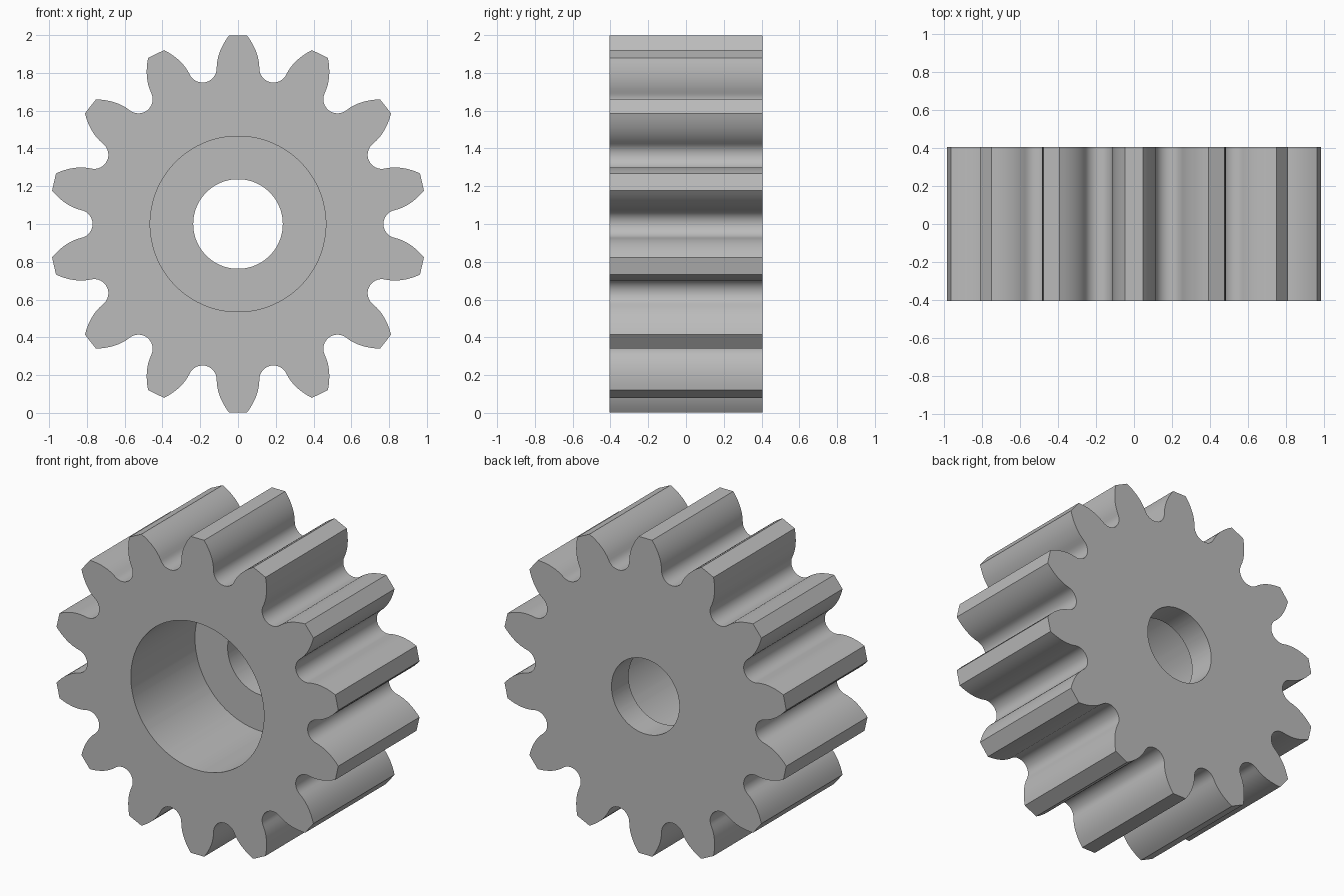
import bpy, bmesh
from math import sin, cos, pi, radians, atan2, hypot

if "Cube" in bpy.data.objects:
    bpy.data.objects.remove(bpy.data.objects["Cube"], do_unlink=True)

TEETH = 14
PITCH = 2 * pi / TEETH
HALF_WIDTH = 0.405
BORE, RECESS, STEP_Y = 0.237, 0.465, 0.235
ROOT_R, ROOT_CENTRE = 0.075, 0.845

# Half tooth profile, from the tip down the flank and round the root fillet
gap = PITCH / 2
cx, cz = ROOT_CENTRE * sin(gap), ROOT_CENTRE * cos(gap)
base_x = cx - ROOT_R
tip_x, tip_z = 0.047, 0.999
half = []
for i in range(8):
    t = 1 - i / 8
    half.append((base_x + (tip_x - base_x) * t ** 2, cz + (tip_z - cz) * t))
for i in range(9):
    a = pi + (pi / 2 - gap) * i / 8
    half.append((cx + ROOT_R * cos(a), cz + ROOT_R * sin(a)))
tooth = [(-x, z) for x, z in reversed(half[:-1])] + half

# Repeat the tooth around the axle as (angle, radius) pairs
outline = [(atan2(x, z) + n * PITCH, hypot(x, z))
           for n in range(TEETH) for x, z in tooth]

# Closed section: toothed rim, back face, bore, step, recess, front face
bm = bmesh.new()


def ring(y, radius=None):
    return [bm.verts.new(((radius or r) * sin(a), y, 1 + (radius or r) * cos(a)))
            for a, r in outline]


rings = [ring(-HALF_WIDTH), ring(HALF_WIDTH), ring(HALF_WIDTH, BORE),
         ring(STEP_Y, BORE), ring(STEP_Y, RECESS), ring(-HALF_WIDTH, RECESS)]
count = len(outline)
for k, near in enumerate(rings):
    far = rings[(k + 1) % len(rings)]
    for i in range(count):
        j = (i + 1) % count
        bm.faces.new((near[i], near[j], far[j], far[i]))
bmesh.ops.recalc_face_normals(bm, faces=bm.faces[:])

mesh = bpy.data.meshes.new("gear_wheel")
bm.to_mesh(mesh)
bm.free()
gear = bpy.data.objects.new("gear_wheel", mesh)
bpy.context.collection.objects.link(gear)

# Plain grey metal
grey = bpy.data.materials.new("grey_metal")
grey.use_nodes = True
colour = (0.5, 0.5, 0.5, 1)
grey.diffuse_color = colour
grey.node_tree.nodes["Principled BSDF"].inputs["Base Color"].default_value = colour
mesh.materials.append(grey)

# Smooth flanks and bores, crisp edges
bpy.ops.object.select_all(action="DESELECT")
gear.select_set(True)
bpy.context.view_layer.objects.active = gear
bpy.ops.object.shade_smooth_by_angle(angle=radians(30))
